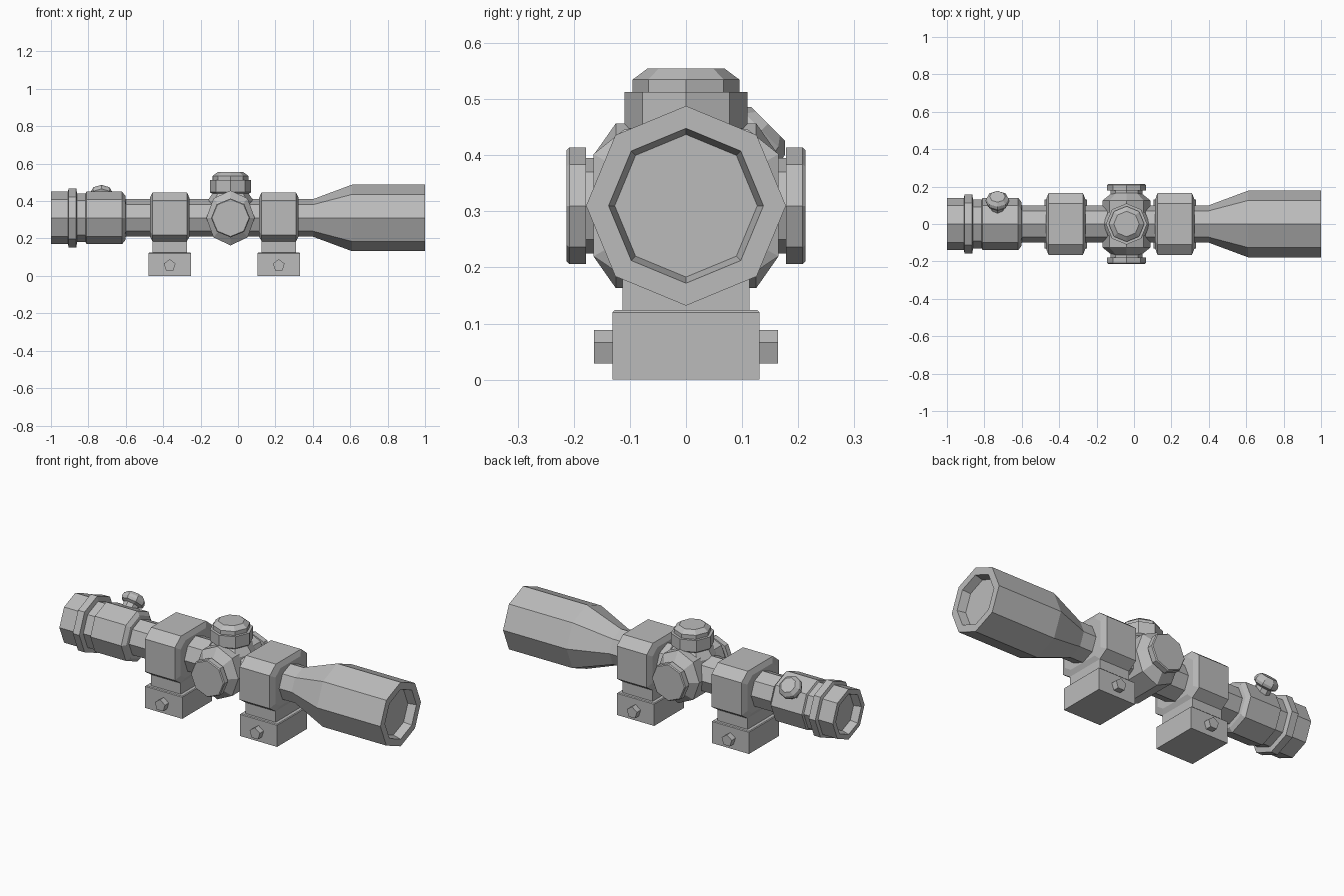
import bpy, bmesh, math
from mathutils import Vector

cube = bpy.data.objects.get("Cube")
if cube:
    bpy.data.objects.remove(cube)

grey = bpy.data.materials.new("plain_grey")
grey.use_nodes = True
COLOR = (0.5, 0.5, 0.5, 1)
grey.diffuse_color = COLOR
grey.node_tree.nodes["Principled BSDF"].inputs["Base Color"].default_value = COLOR

AXIS_Z = 0.31      # height of the tube's centre line
TURRET_X = -0.04
X, Y, Z = Vector((1, 0, 0)), Vector((0, 1, 0)), Vector((0, 0, 1))


def loft(name, loops):
    """Skin a list of equal-length point loops and cap both ends."""
    bm = bmesh.new()
    rows = [[bm.verts.new(p) for p in loop] for loop in loops]
    n = len(rows[0])
    for a, b in zip(rows, rows[1:]):
        for i in range(n):
            j = (i + 1) % n
            bm.faces.new((a[i], a[j], b[j], b[i]))
    bm.faces.new(rows[0])
    bm.faces.new(rows[-1])
    bmesh.ops.recalc_face_normals(bm, faces=bm.faces)
    mesh = bpy.data.meshes.new(name)
    bm.to_mesh(mesh)
    bm.free()
    mesh.materials.append(grey)
    ob = bpy.data.objects.new(name, mesh)
    bpy.context.collection.objects.link(ob)
    return ob


def lathe(name, origin, axis, up, profile, sides=8, stretch=1.0):
    """Turn (distance, radius) pairs about an axis, first corner towards up."""
    side = axis.cross(up) * stretch
    turns = [math.tau * i / sides for i in range(sides)]
    return loft(name, [[Vector(origin) + axis * d + (up * math.cos(t) + side * math.sin(t)) * r
                        for t in turns] for d, r in profile])


def box(name, x, half_x, half_y, z0, z1, bevel=0.004):
    """Block with a slim chamfer round its top edge."""
    def rect(z, inset):
        hx, hy = half_x - inset, half_y - inset
        return [(x - hx, -hy, z), (x + hx, -hy, z), (x + hx, hy, z), (x - hx, hy, z)]
    return loft(name, [rect(z0, 0), rect(z1 - bevel, 0), rect(z1, bevel)])


centre = (0, 0, AXIS_Z)

# Main tube flaring into the front bell, with a shallow recess
lathe("main_tube_and_front_bell", centre, X, Z,
      [(-0.65, 0.1), (0.4, 0.1), (0.61, 0.178), (1.0, 0.178),
       (1.0, 0.138), (0.955, 0.127)])

# Eyepiece with grip ring and rear recess
lathe("eyepiece", centre, X, Z,
      [(-0.96, 0.1), (-1.0, 0.112), (-1.0, 0.14), (-0.91, 0.14),
       (-0.905, 0.158), (-0.865, 0.158), (-0.86, 0.13), (-0.815, 0.13),
       (-0.81, 0.14), (-0.62, 0.14), (-0.603, 0.12), (-0.6, 0.1)])

# Angled adjustment knob on the eyepiece
slant = Vector((0, 1, 1)).normalized()
lathe("eyepiece_knob", (-0.73, 0, AXIS_Z), slant, X,
      [(0.1, 0.042), (0.15, 0.042), (0.16, 0.06), (0.175, 0.064),
       (0.19, 0.06), (0.207, 0.042)])

# Turret housing: a crossing of two short faceted drums
hub = (TURRET_X, 0, AXIS_Z)
lathe("turret_housing", hub, Y, Z,
      [(-0.165, 0.09), (-0.125, 0.147), (0.125, 0.147), (0.165, 0.09)], stretch=0.88)
lathe("turret_neck", hub, Z, Y, [(0, 0.125), (0.09, 0.125), (0.14, 0.09)])

# Top turret cap
lathe("top_turret", hub, Z, Y,
      [(0.13, 0.1), (0.138, 0.11), (0.203, 0.11), (0.203, 0.095),
       (0.225, 0.095), (0.245, 0.068)])

# Side turret caps
for label, sign in (("left", -1), ("right", 1)):
    lathe(label + "_turret_cap".replace("left", ""), hub, Y * sign, Z,
          [(0.15, 0.085), (0.178, 0.085), (0.178, 0.104), (0.208, 0.104), (0.213, 0.099)])

# Clamp cross-section, half of it, mirrored to the other side
half = [(0.113, -0.125), (0.165, -0.09), (0.165, 0.092), (0.11, 0.136)]
section = half + [(-y, z) for y, z in reversed(half)]

# Two mounts: clamp, stem, base and cross bolt
for label, x in (("rear", -0.365), ("front", 0.218)):
    loft(label + "_clamp", [[(x + dx, y * s, AXIS_Z + z * s) for y, z in section]
                            for dx, s in ((-0.105, 0.8), (-0.092, 1), (0.092, 1), (0.105, 0.8))])
    box(label + "_stem", x, 0.092, 0.113, 0.1, 0.21)
    box(label + "_base", x, 0.114, 0.131, 0, 0.124)
    lathe(label + "_cross_bolt", (x, 0, 0.056), Y, Z,
          [(-0.164, 0.033), (0.164, 0.033)], sides=5)
